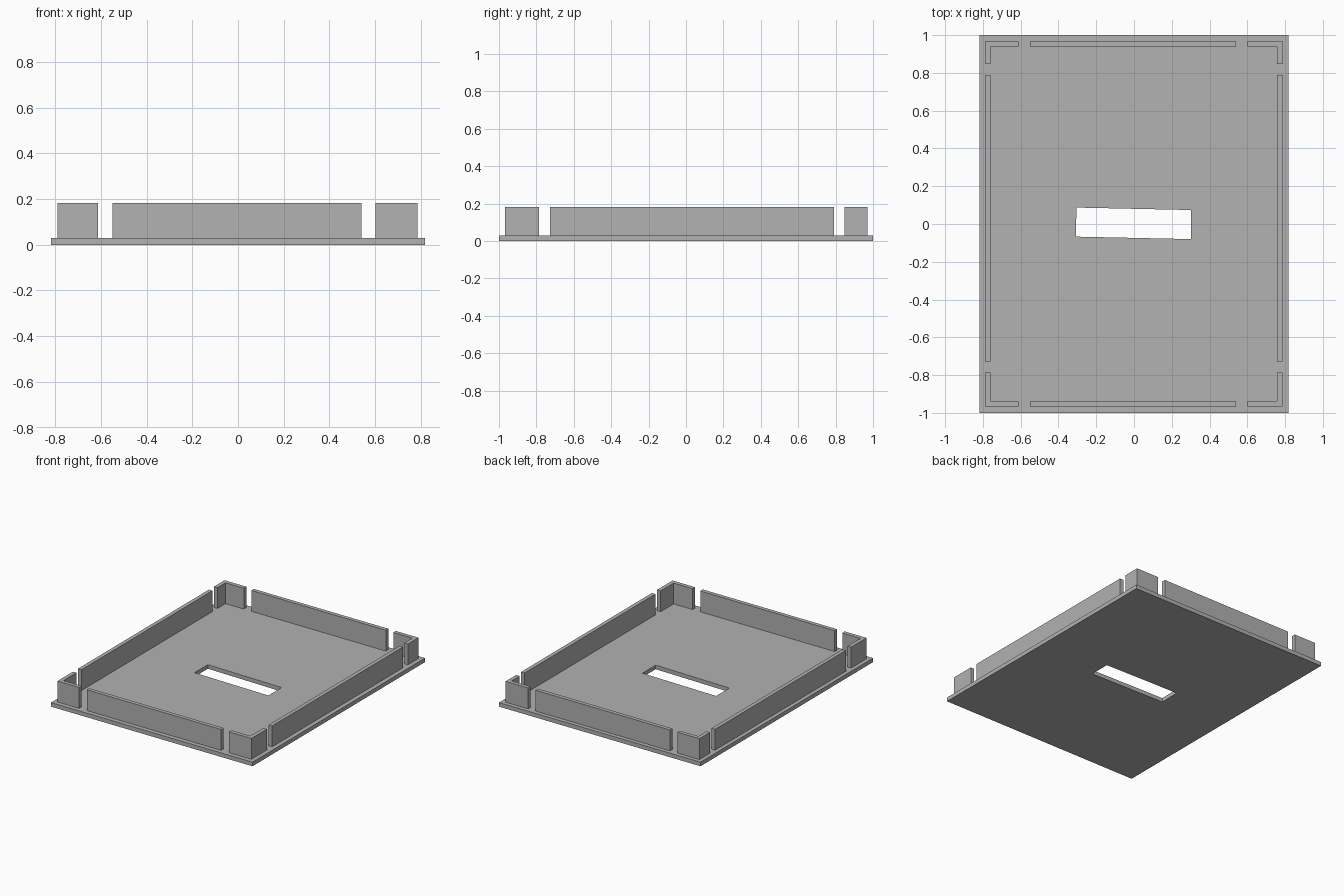
import bpy
import bmesh

cube = bpy.data.objects.get("Cube")
if cube:
    bpy.data.objects.remove(cube, do_unlink=True)

grey = bpy.data.materials.new("plain_grey")
grey.use_nodes = True
colour = (0.445, 0.445, 0.445, 1)
grey.diffuse_color = colour
grey.node_tree.nodes["Principled BSDF"].inputs["Base Color"].default_value = colour

BASE_TOP, WALL_TOP, THICK = 0.03, 0.183, 0.029
LEFT, RIGHT, FRONT, BACK = -0.789, 0.786, -0.967, 0.97


def finish(name, bm):
    bmesh.ops.recalc_face_normals(bm, faces=bm.faces)
    mesh = bpy.data.meshes.new(name)
    bm.to_mesh(mesh)
    bm.free()
    mesh.materials.append(grey)
    obj = bpy.data.objects.new(name, mesh)
    bpy.context.collection.objects.link(obj)


def extrude_up(bm, faces, height):
    result = bmesh.ops.extrude_face_region(bm, geom=faces)
    verts = [v for v in result["geom"] if isinstance(v, bmesh.types.BMVert)]
    bmesh.ops.translate(bm, verts=verts, vec=(0, 0, height))


def prism(name, outline):
    bm = bmesh.new()
    face = bm.faces.new([bm.verts.new((x, y, BASE_TOP)) for x, y in outline])
    extrude_up(bm, [face], WALL_TOP - BASE_TOP)
    finish(name, bm)


def wall(name, x0, x1, y0, y1):
    prism(name, [(x0, y0), (x1, y0), (x1, y1), (x0, y1)])


# Base plate with a slightly skewed slot through the middle
bm = bmesh.new()
outer = [(-0.818, -1), (0.818, -1), (0.818, 1), (-0.818, 1)]
slot = [(-0.307, -0.067), (0.302, -0.08), (0.302, 0.074), (-0.305, 0.087)]
rings = [[bm.verts.new((x, y, 0)) for x, y in ring] for ring in (outer, slot)]
faces = []
for i in range(4):
    j = (i + 1) % 4
    faces.append(bm.faces.new((rings[0][i], rings[0][j], rings[1][j], rings[1][i])))
extrude_up(bm, faces, BASE_TOP)
finish("base_plate", bm)

# Long straight walls
wall("front_wall", -0.55, 0.541, FRONT, FRONT + THICK)
wall("back_wall", -0.55, 0.541, BACK - THICK, BACK)
wall("right_wall", LEFT, LEFT + THICK, -0.727, 0.79)
wall("left_wall", RIGHT - THICK, RIGHT, -0.727, 0.79)

# L-shaped corner walls
for x, x_end, sx, side in ((LEFT, -0.612, 1, "right"), (RIGHT, 0.602, -1, "left")):
    for y, y_end, sy, end in ((FRONT, -0.787, 1, "front"), (BACK, 0.848, -1, "back")):
        xi, yi = x + sx * THICK, y + sy * THICK
        prism(f"{end}_{side}_corner",
              [(x, y), (x_end, y), (x_end, yi), (xi, yi), (xi, y_end), (x, y_end)])
